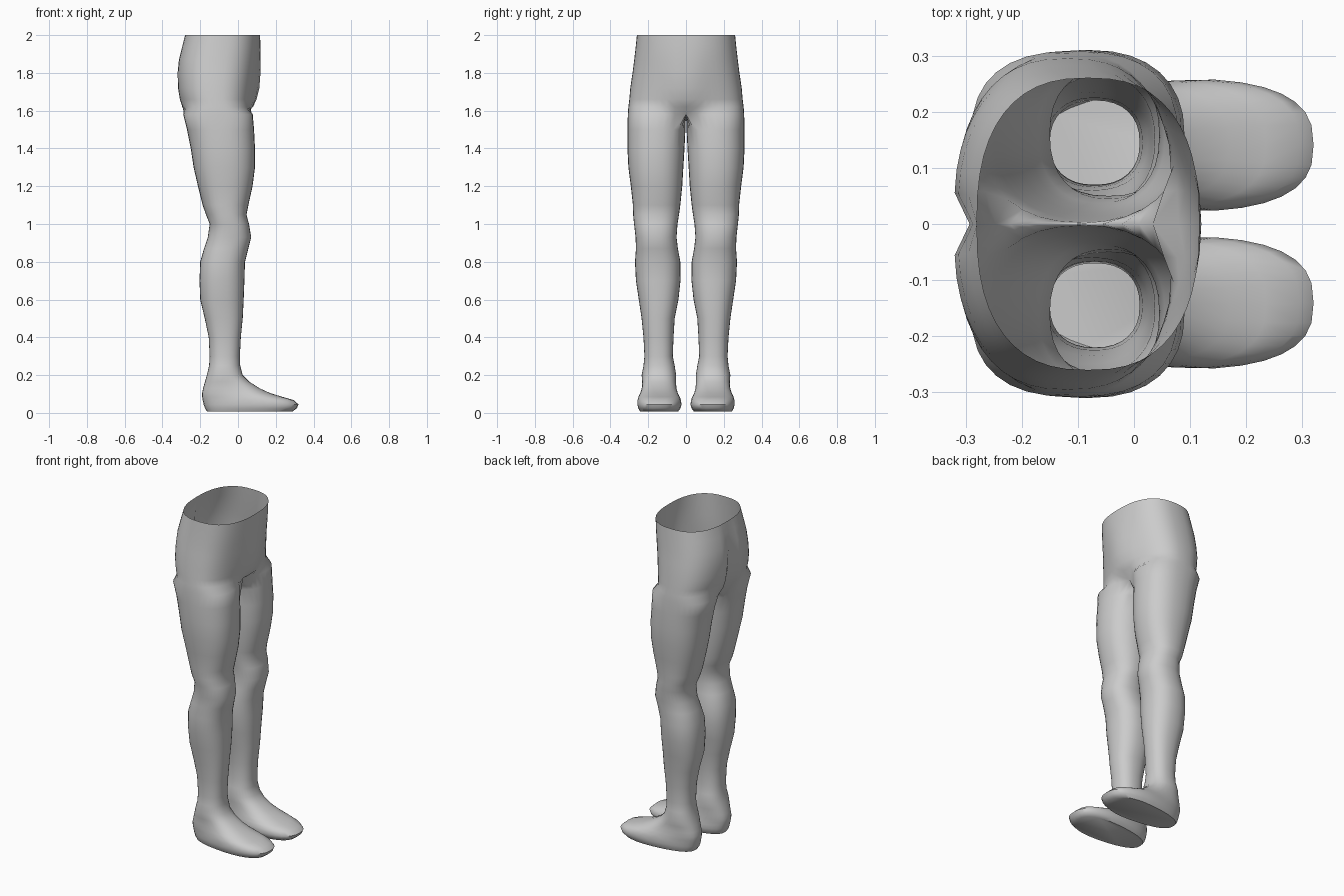
import bpy, bmesh, math

if "Cube" in bpy.data.objects:
    bpy.data.objects.remove(bpy.data.objects["Cube"])

N = 32            # points around each leg
E = N // 8        # an eighth of a turn


def spow(v, p):
    return math.copysign(abs(v) ** p, v)


def smooth(v):
    return max(0.0, min(1.0, v))


skin = bpy.data.materials.new("grey")
skin.diffuse_color = (0.6, 0.6, 0.6, 1)
skin.use_nodes = True
skin.node_tree.nodes["Principled BSDF"].inputs["Base Color"].default_value = skin.diffuse_color

# Leg slices: height, back x, front x, inner y, outer y
LEG = [
    (1.50, -.27, .085, .003, .310), (1.40, -.25, .09, .008, .310),
    (1.30, -.235, .09, .014, .305), (1.20, -.212, .077, .02, .292),
    (1.10, -.187, .055, .03, .281), (1.05, -.17, .045, .037, .28),
    (1.00, -.15, .058, .045, .275), (0.93, -.16, .07, .05, .267),
    (0.87, -.18, .055, .043, .265), (0.80, -.20, .037, .03, .27),
    (0.70, -.204, .034, .029, .265), (0.60, -.20, .03, .04, .25),
    (0.50, -.176, .025, .06, .235), (0.40, -.155, .015, .066, .225),
    (0.30, -.15, .01, .07, .22), (0.25, -.153, .012, .06, .225),
]
# Foot slices, same columns
FOOT = [
    (.20, -.165, .025, .052, .235), (.165, -.175, .06, .05, .235),
    (.13, -.185, .115, .045, .24), (.105, -.19, .17, .038, .248),
    (.085, -.19, .235, .03, .255), (.068, -.187, .295, .025, .258),
    (.045, -.182, .32, .022, .259), (.025, -.175, .312, .027, .255),
    (.008, -.165, .29, .04, .245),
]
# Pelvis slices: height, back x, side-front x, half width, belly, cleft
PELVIS = [
    (1.62, -.297, .072, .305, .008, .04), (1.66, -.31, .076, .30, .022, .04),
    (1.72, -.32, .083, .295, .03, .035), (1.80, -.322, .094, .283, .025, .03),
    (1.87, -.315, .104, .274, .016, .022), (1.94, -.297, .112, .266, .008, .01),
    (2.00, -.28, .116, .26, .0, .0),
]

bm = bmesh.new()


def leg_ring(z, xb, xf, yi, yo, n=2.3, foot=0.0):
    cx, cy = (xb + xf) / 2, (yi + yo) / 2
    ring = []
    for i in range(N):
        a = 2 * math.pi * i / N - math.pi / 4
        x = cx + (xf - xb) / 2 * spow(math.cos(a), 2 / n)
        w = (yo - yi) / 2
        # heel narrower than the ball of the foot
        w *= 1 - foot * smooth((0.1 - x) / 0.28)
        ring.append(bm.verts.new((x, cy + w * spow(math.sin(a), 2 / n), z)))
    return ring


def bridge(a, b, closed=True):
    for i in range(len(a) if closed else len(a) - 1):
        j = (i + 1) % len(a)
        bm.faces.new((a[i], a[j], b[j], b[i]))


# Crotch slice: its inner quarter lies on the middle plane
crotch = leg_ring(1.58, -.29, .078, 0, .308, 2.5)
arc_n = 6 * E + 1
for v in [crotch[0]] + crotch[arc_n - 1:]:
    v.co.y = 0

# Thigh, calf and foot
prev = crotch
for row in LEG:
    ring = leg_ring(*row)
    bridge(prev, ring)
    prev = ring
for k, row in enumerate(FOOT):
    t = min(1, k / 4)
    ring = leg_ring(*row, n=2.3 + 0.4 * t, foot=0.25 * t)
    bridge(prev, ring)
    prev = ring
bm.faces.new(prev)

# Open pelvis shell
prev = crotch[:arc_n]
for z, xb, xf, w, belly, cleft in PELVIS:
    arc = []
    for i in range(arc_n):
        t = math.pi * i / (arc_n - 1)
        c, s = math.cos(t), max(0.0, math.sin(t))
        y = w * s ** 0.8 if 0 < i < arc_n - 1 else 0
        x = (xb + xf) / 2 + (xf - xb) / 2 * spow(c, 0.8)
        if c > 0:
            x += belly * math.exp(-(y / .11) ** 2)
        else:
            x += cleft * math.exp(-(y / .03) ** 2)
        arc.append(bm.verts.new((x, y, z)))
    bridge(prev, arc, False)
    prev = arc

bmesh.ops.recalc_face_normals(bm, faces=bm.faces)
mesh = bpy.data.meshes.new("legs")
bm.to_mesh(mesh)
bm.free()
# normals must point outward: check the outermost face
outer = max(mesh.polygons, key=lambda p: p.center.y)
if outer.normal.y < 0:
    mesh.flip_normals()
legs = bpy.data.objects.new("legs", mesh)
bpy.context.collection.objects.link(legs)
mesh.materials.append(skin)

# Second leg
mir = legs.modifiers.new("other_leg", 'MIRROR')
mir.use_axis = (False, True, False)
mir.use_clip = True
mir.merge_threshold = 0.0005

bpy.context.view_layer.objects.active = legs
legs.select_set(True)
bpy.ops.object.shade_smooth_by_angle(angle=math.radians(50))
